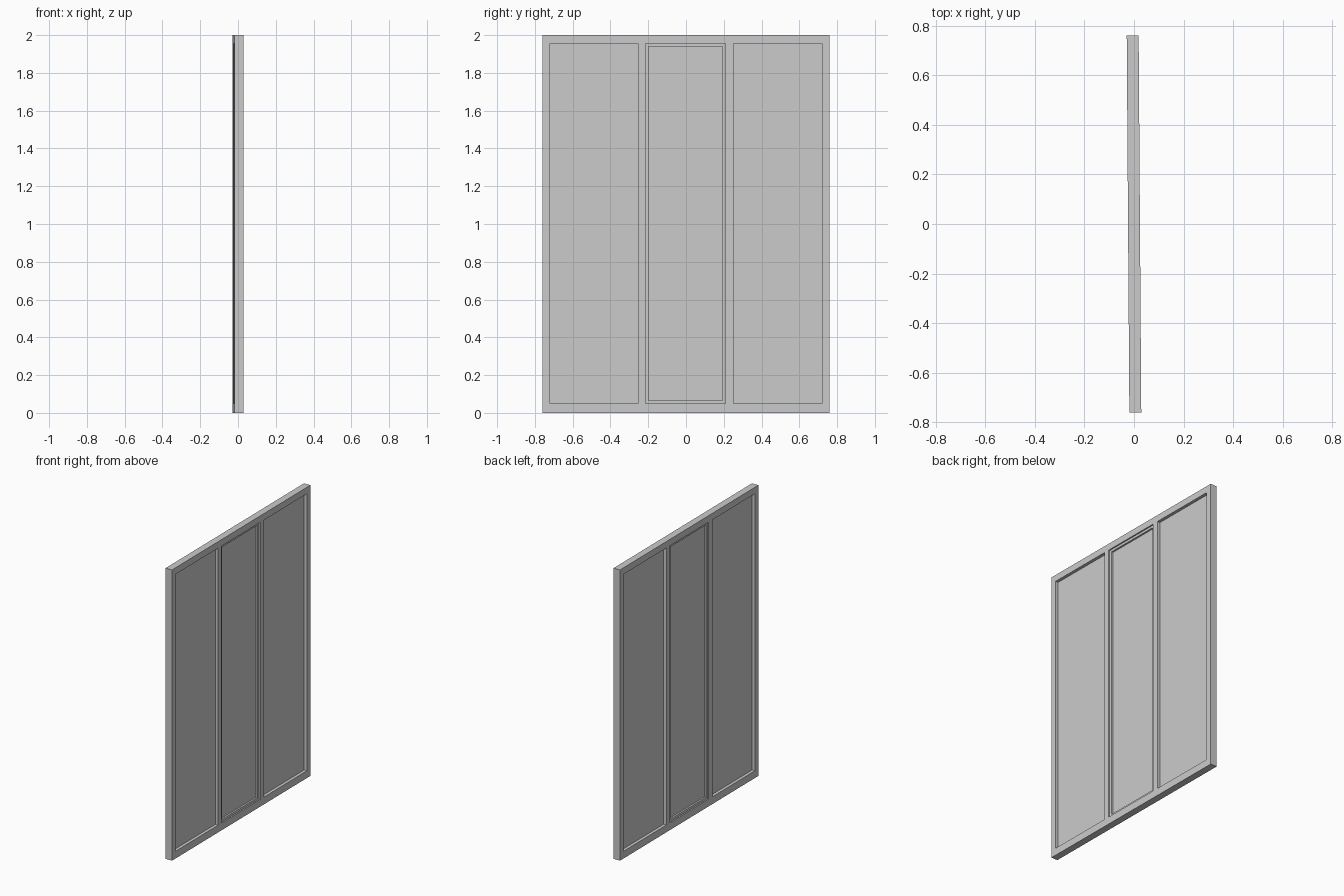
import bpy
from mathutils import Matrix

if "Cube" in bpy.data.objects:
    bpy.data.objects.remove(bpy.data.objects["Cube"])

TILT = Matrix.Rotation(0.007, 4, 'Z')  # the whole window is turned very slightly
H, W, T = 2.0, 0.76, 0.048


def box(name, x, y, z):
    """Box from (min, max) pairs on each axis."""
    verts = [(a, b, c) for a in x for b in y for c in z]
    faces = [(0, 1, 3, 2), (4, 6, 7, 5), (0, 4, 5, 1),
             (2, 3, 7, 6), (0, 2, 6, 4), (1, 5, 7, 3)]
    mesh = bpy.data.meshes.new(name)
    mesh.from_pydata(verts, [], faces)
    mesh.transform(TILT)
    ob = bpy.data.objects.new(name, mesh)
    bpy.context.collection.objects.link(ob)
    return ob


def border(name, depth, y, z, t):
    """Four bars around the inside of a rectangle."""
    x = (-depth / 2, depth / 2)
    box(name + "_left", x, (y[0], y[0] + t), z)
    box(name + "_right", x, (y[1] - t, y[1]), z)
    inner = (y[0] + t, y[1] - t)
    box(name + "_bottom", x, inner, (z[0], z[0] + t))
    box(name + "_top", x, inner, (z[1] - t, z[1]))


# Outer frame: stiles, rails and two mullions
x = (-T / 2, T / 2)
z_open = (0.05, 1.955)
openings = [(-0.721, -0.254), (-0.214, 0.21), (0.25, 0.721)]
box("frame_left", x, (-W, openings[0][0]), (0, H))
box("frame_right", x, (openings[2][1], W), (0, H))
rail = (openings[0][0], openings[2][1])
box("frame_bottom", x, rail, (0, z_open[0]))
box("frame_top", x, rail, (z_open[1], H))
for i in range(2):
    box(f"mullion_{i + 1}", x, (openings[i][1], openings[i + 1][0]), z_open)

# Opening sash inside the middle bay
border("middle_sash", 0.03, openings[1], z_open, 0.016)

# Thin glass panes
for name, y, inset in zip(("left", "middle", "right"), openings, (0, 0.016, 0)):
    box(name + "_glass", (-0.003, 0.003), (y[0] + inset, y[1] - inset),
        (z_open[0] + inset, z_open[1] - inset))
